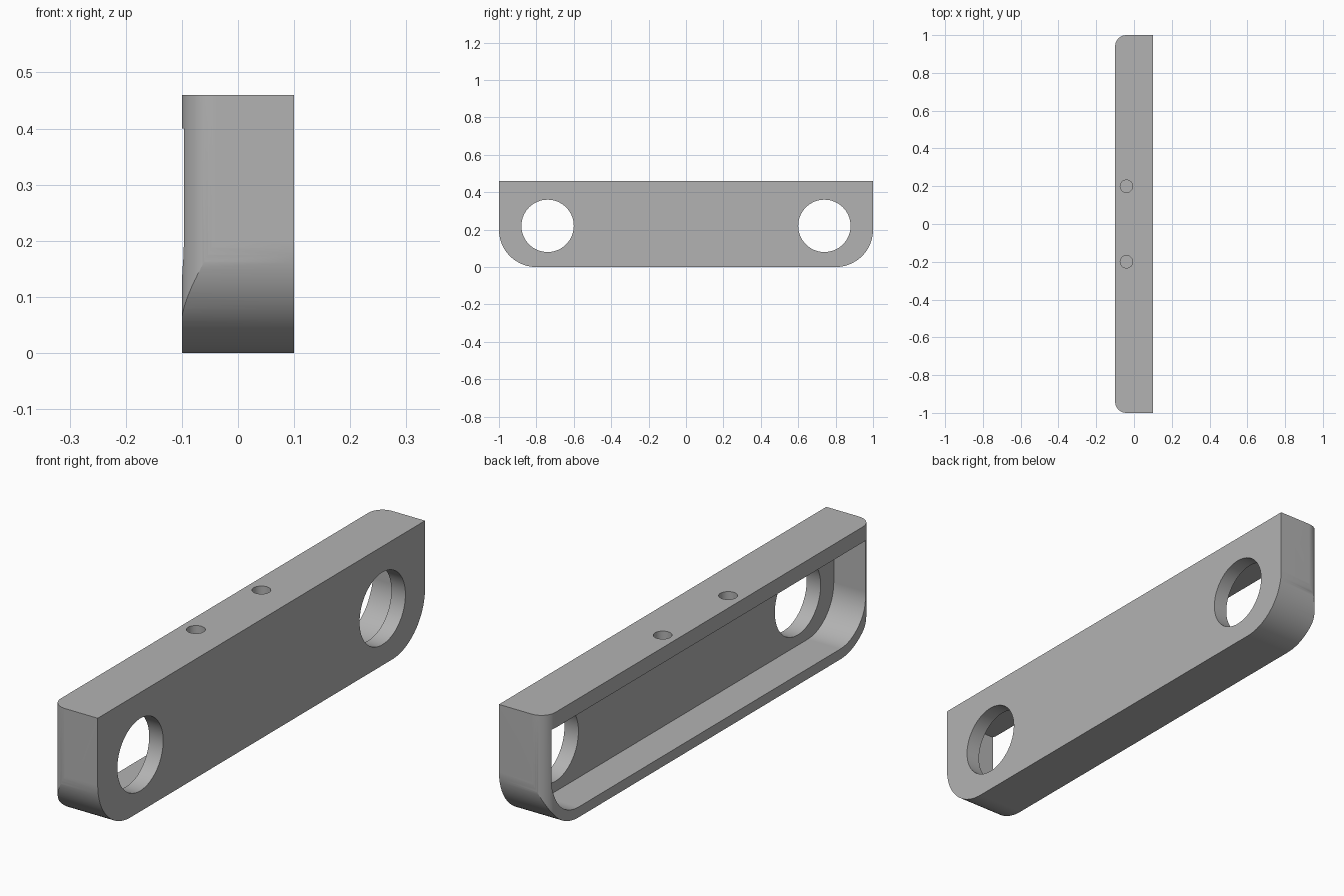
import bpy, bmesh
from math import sin, cos, pi, radians
from mathutils import Vector

if "Cube" in bpy.data.objects:
    bpy.data.objects.remove(bpy.data.objects["Cube"], do_unlink=True)

metal = bpy.data.materials.new("plain grey")
metal.use_nodes = True
GREY = (0.45, 0.45, 0.45, 1)
metal.diffuse_color = GREY
metal.node_tree.nodes["Principled BSDF"].inputs["Base Color"].default_value = GREY


def arc(cu, cv, r, start, end, n):
    """Points along an arc, angles in degrees."""
    angles = [radians(start + (end - start) * i / n) for i in range(n + 1)]
    return [(cu + r * cos(a), cv + r * sin(a)) for a in angles]


def prism(name, points, axis, low, high):
    """Extrude a 2D outline along x (outline in y, z) or z (outline in x, y)."""
    bm = bmesh.new()
    place = (lambda u, v: (low, u, v)) if axis == "x" else (lambda u, v: (u, v, low))
    step = Vector((high - low, 0, 0)) if axis == "x" else Vector((0, 0, high - low))
    face = bm.faces.new([bm.verts.new(place(u, v)) for u, v in points])
    out = bmesh.ops.extrude_face_region(bm, geom=[face])
    verts = [g for g in out["geom"] if isinstance(g, bmesh.types.BMVert)]
    bmesh.ops.translate(bm, verts=verts, vec=step)
    bmesh.ops.recalc_face_normals(bm, faces=bm.faces)
    mesh = bpy.data.meshes.new(name)
    bm.to_mesh(mesh)
    bm.free()
    mesh.materials.append(metal)
    obj = bpy.data.objects.new(name, mesh)
    bpy.context.collection.objects.link(obj)
    return obj


def tray_outline(half, bottom, top, r):
    """Straight top, rounded lower corners."""
    return ([(half, top), (-half, top)]
            + arc(-half + r, bottom + r, r, 180, 270, 24)
            + arc(half - r, bottom + r, r, 270, 360, 24))


def combine(target, cutter, operation):
    mod = target.modifiers.new(operation.lower(), "BOOLEAN")
    mod.object, mod.operation, mod.solver = cutter, operation, "EXACT"
    bpy.context.view_layer.objects.active = target
    bpy.ops.object.modifier_apply(modifier=mod.name)
    bpy.data.objects.remove(cutter, do_unlink=True)


WIDTH, HEIGHT, WALL, ROUND = 0.1, 0.46, 0.04, 0.06

# Main body with large lower corners
body = prism("bracket_body", tray_outline(1, 0, HEIGHT, 0.2), "x", -WIDTH, WIDTH)

# Upright edges of the open side are rounded
footprint = ([(WIDTH, -1), (WIDTH, 1)]
             + arc(-WIDTH + ROUND, 1 - ROUND, ROUND, 90, 180, 14)
             + arc(-WIDTH + ROUND, -1 + ROUND, ROUND, 180, 270, 14))
combine(body, prism("footprint", footprint, "z", -0.1, 0.6), "INTERSECT")

# Deep pocket leaving a rim and a back plate
pocket = tray_outline(1 - WALL, WALL, 0.4, 0.2 - WALL)
combine(body, prism("pocket", pocket, "x", -0.2, 0.04), "DIFFERENCE")

# Large holes in the plate and screw holes in the top rim
for side in (-1, 1):
    large = arc(side * 0.74, 0.22, 0.14, 0, 360, 64)[:-1]
    combine(body, prism("large_hole", large, "x", 0, 0.2), "DIFFERENCE")
    small = arc(-0.04, side * 0.2, 0.033, 0, 360, 32)[:-1]
    combine(body, prism("screw_hole", small, "z", 0.3, 0.6), "DIFFERENCE")

# Smooth curves with crisp edges
bpy.ops.object.select_all(action="DESELECT")
body.select_set(True)
bpy.context.view_layer.objects.active = body
bpy.ops.object.shade_smooth_by_angle(angle=radians(25))
weighted = body.modifiers.new("flat_faces", "WEIGHTED_NORMAL")
weighted.keep_sharp = True
